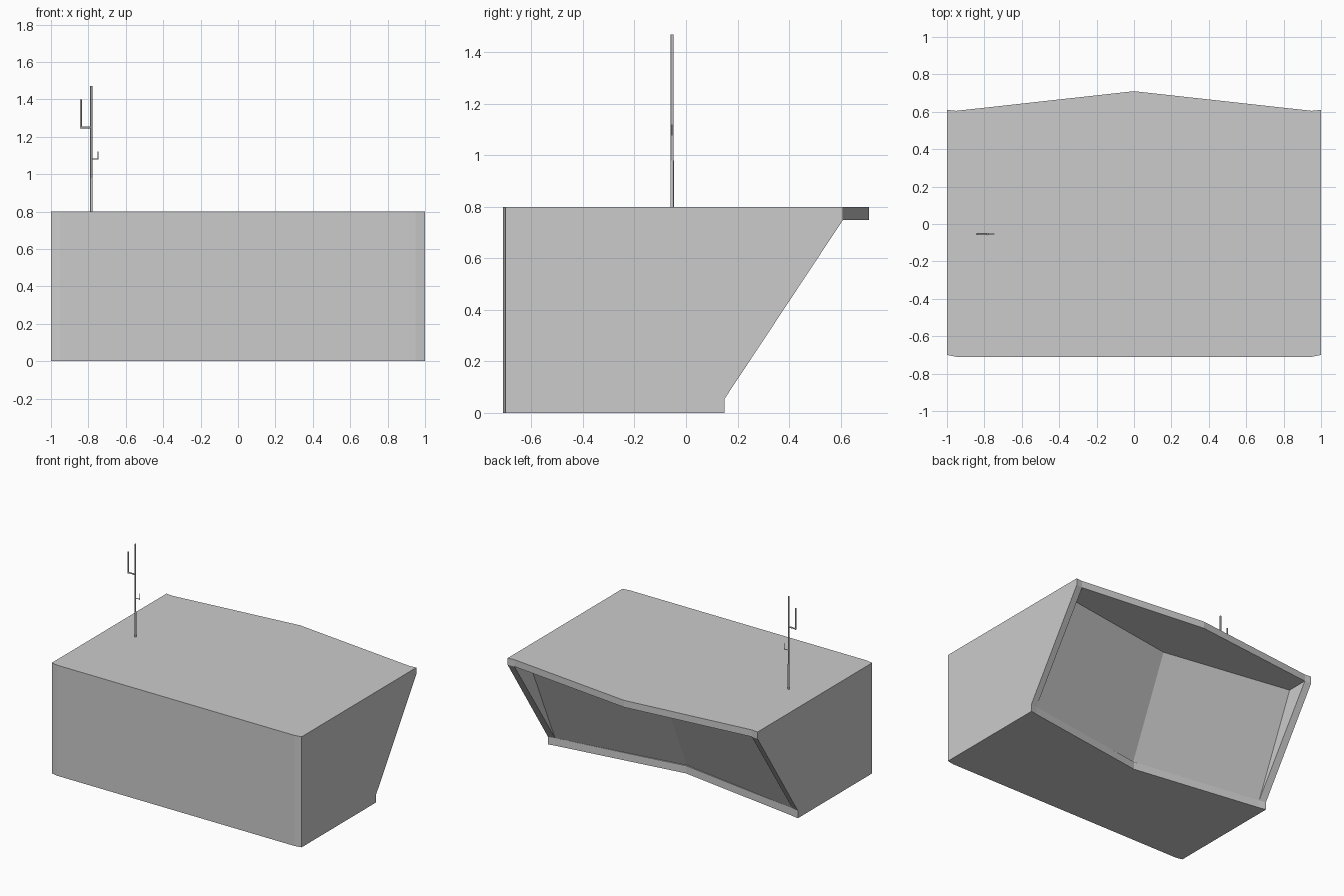
import bpy, bmesh
from mathutils import Vector

if "Cube" in bpy.data.objects:
    bpy.data.objects.remove(bpy.data.objects["Cube"])


def loft(name, low, z0, high, z1):
    """Closed solid between two matching horizontal outlines."""
    bm = bmesh.new()
    a = [bm.verts.new((x, y, z0)) for x, y in low]
    b = [bm.verts.new((x, y, z1)) for x, y in high]
    n = len(a)
    bm.faces.new(a)
    bm.faces.new(b)
    for i in range(n):
        j = (i + 1) % n
        bm.faces.new((a[i], a[j], b[j], b[i]))
    bmesh.ops.recalc_face_normals(bm, faces=bm.faces[:])
    me = bpy.data.meshes.new(name)
    bm.to_mesh(me)
    bm.free()
    ob = bpy.data.objects.new(name, me)
    bpy.context.collection.objects.link(ob)
    return ob


def slab_outline(corner, post, centre):
    """Cabin plan with a faceted rear edge and softened front corners."""
    right = [(0.95, -0.71), (1, -0.70), (1, corner), (0.95, post)]
    return right + [(0, centre)] + [(-x, y) for x, y in reversed(right)]


def rod(name, p, q, r, sides=8):
    p, q = Vector(p), Vector(q)
    d = q - p
    bpy.ops.mesh.primitive_cylinder_add(vertices=sides, radius=r, depth=d.length,
                                        location=(p + q) / 2)
    ob = bpy.context.object
    ob.name = name
    ob.rotation_euler = d.to_track_quat('Z', 'Y').to_euler()
    bpy.ops.object.shade_smooth_by_angle(angle=0.9)
    return ob


# floor slab (notched rear edge) and roof slab (pointed rear edge)
floor_plan = slab_outline(0.15, 0.14, 0.0)
roof_plan = slab_outline(0.61, 0.605, 0.71)
loft("floor", floor_plan, 0, floor_plan, 0.055)
loft("roof", roof_plan, 0.75, roof_plan, 0.80)

# side walls with raked rear posts, and raked window panes between them
for s, side in ((1, "right"), (-1, "left")):
    low = [(s * 0.95, -0.71), (s, -0.70), (s, 0.15), (s * 0.95, 0.14)]
    high = [(s * 0.95, -0.71), (s, -0.70), (s, 0.61), (s * 0.95, 0.605)]
    loft(side + "_wall", low, 0.055, high, 0.75)
    low = [(0, -0.01), (s * 0.95, 0.14), (s * 0.95, 0.12), (0, -0.03)]
    high = [(x, y + 0.31) for x, y in low]
    loft(side + "_window", low, 0.055, high, 0.75)

# front wall
wall = [(-0.95, -0.71), (0.95, -0.71), (0.95, -0.66), (-0.95, -0.66)]
loft("front_wall", wall, 0.055, wall, 0.75)

# mast with two L-shaped aerials
y, mx = -0.054, -0.784
rod("mast", (mx, y, 0.80), (mx, y, 1.47), 0.006)
rod("mast_base", (mx, y, 0.80), (mx, y, 0.98), 0.007)
for name, x, z0, z1, r in (("large_aerial", -0.84, 1.25, 1.40, 0.005),
                           ("small_aerial", -0.748, 1.08, 1.12, 0.0025)):
    rod(name + "_arm", (mx, y, z0), (x, y, z0), r)
    rod(name, (x, y, z0 - r), (x, y, z1), r)
